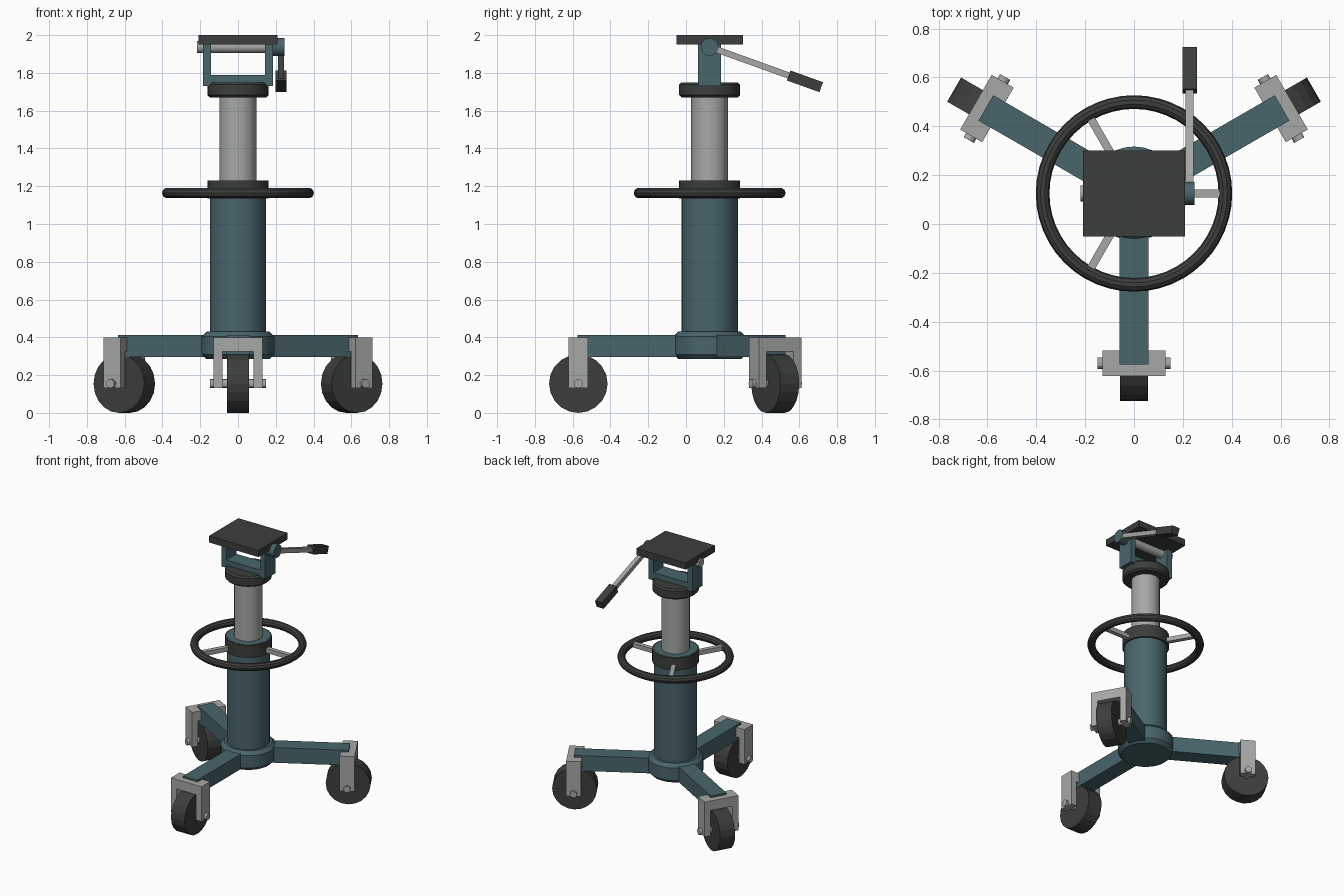
import bpy, bmesh, math
from mathutils import Matrix, Vector

if "Cube" in bpy.data.objects:
    bpy.data.objects.remove(bpy.data.objects["Cube"])

CY = 0.125  # column axis in y


def material(name, rgb):
    m = bpy.data.materials.new(name)
    m.diffuse_color = (*rgb, 1)
    m.use_nodes = True
    m.node_tree.nodes["Principled BSDF"].inputs["Base Color"].default_value = m.diffuse_color
    return m


TEAL = material("teal_paint", (0.065, 0.13, 0.148))
DARK = material("dark_rubber", (0.045, 0.047, 0.047))
STEEL = material("bare_steel", (0.38, 0.39, 0.385))


def finish(bm, name, mat, matrix, smooth=False):
    bmesh.ops.recalc_face_normals(bm, faces=bm.faces)
    bm.transform(Matrix.Translation((0, CY, 0)) @ matrix)
    me = bpy.data.meshes.new(name)
    bm.to_mesh(me)
    bm.free()
    me.materials.append(mat)
    ob = bpy.data.objects.new(name, me)
    bpy.context.collection.objects.link(ob)
    if smooth:
        bpy.ops.object.select_all(action='DESELECT')
        ob.select_set(True)
        bpy.context.view_layer.objects.active = ob
        bpy.ops.object.shade_smooth_by_angle(angle=math.radians(30))
    return ob


def add_box(bm, lo, hi):
    lo, hi = Vector(lo), Vector(hi)
    m = Matrix.Translation((lo + hi) / 2) @ Matrix.Diagonal((*(hi - lo), 1))
    bmesh.ops.create_cube(bm, size=1, matrix=m)


def boxes(name, mat, spans, matrix=Matrix()):
    bm = bmesh.new()
    for lo, hi in spans:
        add_box(bm, lo, hi)
    return finish(bm, name, mat, matrix)


def lathe(name, mat, profile, sides=32, matrix=Matrix(), closed=False, smooth=True):
    """Spin (radius, z) points around z; open profiles get flat caps."""
    bm = bmesh.new()
    rings = []
    for r, z in profile:
        rings.append([bm.verts.new((r * math.cos(a), r * math.sin(a), z))
                      for a in (math.tau * i / sides for i in range(sides))])
    pairs = list(zip(rings, rings[1:]))
    if closed:
        pairs.append((rings[-1], rings[0]))
    else:
        bm.faces.new(rings[0])
        bm.faces.new(rings[-1])
    for a, b in pairs:
        for i in range(sides):
            j = (i + 1) % sides
            bm.faces.new((a[i], a[j], b[j], b[i]))
    return finish(bm, name, mat, matrix, smooth)


def chamfered(r, z0, z1, c):
    return [(r - c, z0), (r, z0 + c), (r, z1 - c), (r - c, z1)]


def along_x(x, y, z):
    return Matrix.Translation((x, y, z)) @ Matrix.Rotation(math.pi / 2, 4, 'Y')


# Central column, hub and telescoping post
lathe("base_hub", TEAL, chamfered(0.192, 0.285, 0.43, 0.025))
lathe("column", TEAL, [(0.149, 0.35), (0.149, 1.231)])
lathe("column_collar", DARK, [(0.162, 1.135), (0.162, 1.23)])
lathe("inner_post", STEEL, [(0.098, 1.1), (0.098, 1.7)])
lathe("post_cap", DARK, chamfered(0.161, 1.67, 1.75, 0.012))

# Three legs, each with a fork, axle and wheel
REACH, AXLE_Z = 0.695, 0.155
for i, side in enumerate(("front", "right", "left")):
    turn = Matrix.Rotation(math.radians(120 * i), 4, 'Z')
    boxes(f"{side}_leg", TEAL, [((-0.06, -0.70, 0.297), (0.06, 0, 0.412))], turn)
    y0, y1 = -REACH - 0.052, -REACH + 0.052
    boxes(f"{side}_fork", STEEL, [
        ((-0.129, y0, 0.325), (0.129, y1, 0.398)),
        ((-0.129, y0, 0.133), (-0.083, y1, 0.325)),
        ((0.083, y0, 0.133), (0.129, y1, 0.325))], turn)
    at = turn @ along_x(0, -REACH, AXLE_Z)
    lathe(f"{side}_axle", STEEL, [(0.024, -0.149), (0.024, 0.149)], 12, at)
    lathe(f"{side}_wheel", DARK, [(0.155, -0.057), (0.155, 0.057)], 20, at, smooth=False)

# Handwheel ring and three spokes
RING_Z = 1.164
tube = [(0.374 + 0.028 * math.cos(t), RING_Z + 0.028 * math.sin(t))
        for t in (math.tau * k / 10 for k in range(10))]
lathe("handwheel_rim", DARK, tube, 48, closed=True)
for i in range(3):
    boxes(f"handwheel_spoke_{i + 1}", STEEL,
          [((0.12, -0.0165, RING_Z - 0.0165), (0.37, 0.0165, RING_Z + 0.0165))],
          Matrix.Rotation(math.radians(120 * i), 4, 'Z'))

# Yoke head with top plate
boxes("yoke", TEAL, [
    ((-0.184, -0.061, 1.73), (0.184, 0.061, 1.79)),
    ((-0.184, -0.061, 1.79), (-0.143, 0.061, 1.952)),
    ((0.143, -0.061, 1.79), (0.184, 0.061, 1.952))])
boxes("top_plate", DARK, [((-0.208, -0.176, 1.95), (0.208, 0.176, 2.0))])

# Tilt shaft, lever hub, lever and grip
TILT_Z = 1.937
lathe("tilt_shaft", STEEL, [(0.032, -0.218), (0.032, 0.2)], 20, along_x(0, 0, TILT_Z))
lathe("lever_hub", TEAL, [(0.047, 0.184), (0.047, 0.247)], 20, along_x(0, 0, TILT_Z))
tilt = Matrix.Translation((0.228, 0, TILT_Z)) @ Matrix.Rotation(math.radians(-19.8), 4, 'X')
boxes("lever", STEEL, [((-0.0165, 0, -0.0165), (0.0165, 0.46, 0.0165))], tilt)
boxes("lever_grip", DARK, [((-0.03, 0.445, -0.028), (0.03, 0.628, 0.028))], tilt)
